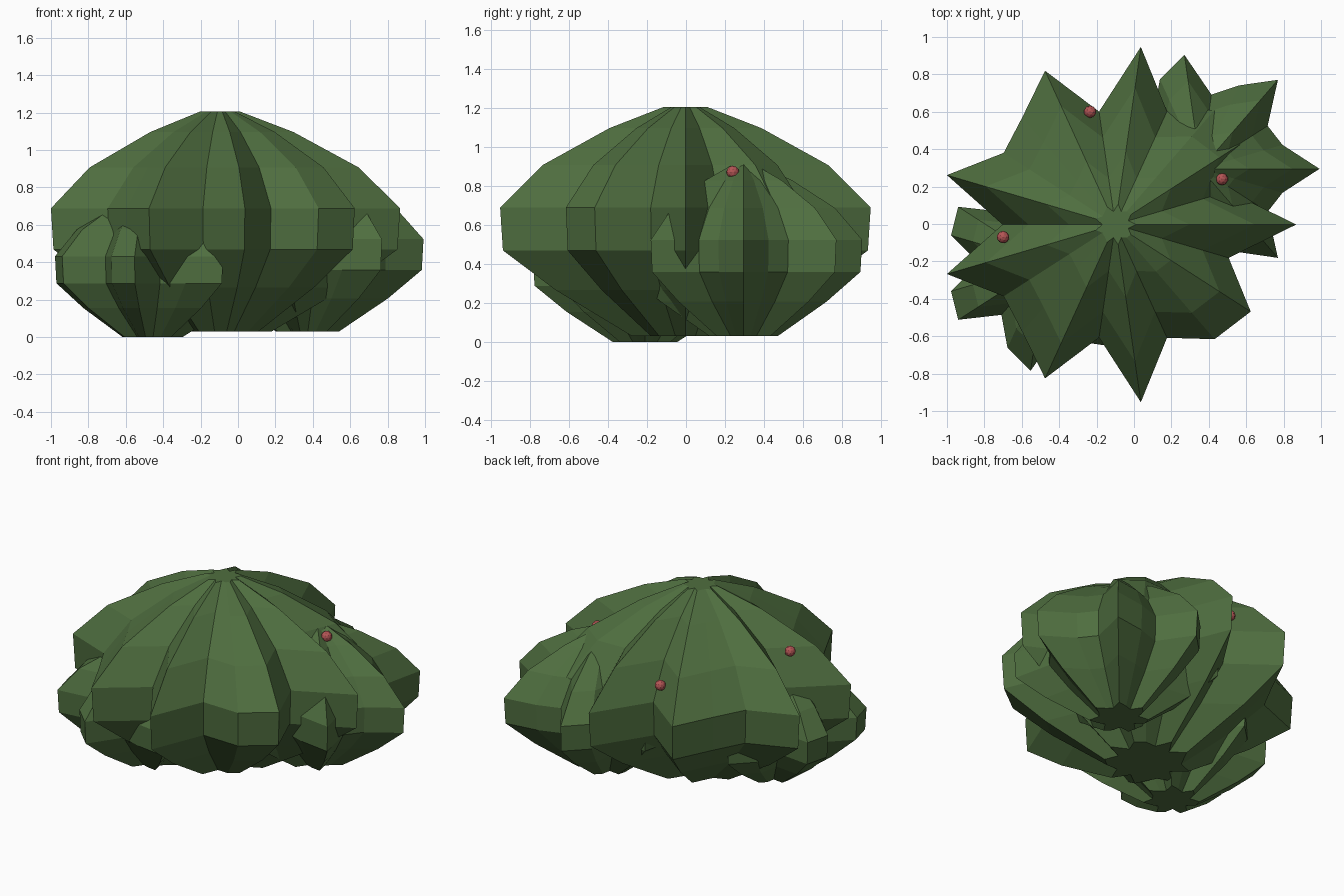
import bpy, bmesh, math

if "Cube" in bpy.data.objects:
    bpy.data.objects.remove(bpy.data.objects["Cube"])

SEGMENTS = 22
# (height fraction, radius fraction) up the side of every cactus body
PROFILE = [(0, .29), (.2, .70), (.373, .985), (.56, 1.0),
           (.746, .77), (.907, .41), (1, .115)]


def material(name, rgb):
    mat = bpy.data.materials.new(name)
    mat.diffuse_color = (*rgb, 1)
    mat.use_nodes = True
    mat.node_tree.nodes["Principled BSDF"].inputs["Base Color"].default_value = mat.diffuse_color
    return mat


green = material("cactus green", (.078, .156, .05))
red = material("berry red", (.45, .09, .09))


def finish(name, bm, mat):
    bmesh.ops.recalc_face_normals(bm, faces=bm.faces[:])
    mesh = bpy.data.meshes.new(name)
    bm.to_mesh(mesh)
    bm.free()
    mesh.materials.append(mat)
    obj = bpy.data.objects.new(name, mesh)
    bpy.context.collection.objects.link(obj)
    return obj


def cactus_body(name, cx, cy, z0, z1, radius, ribs, depth):
    """Ribbed lathe: the radius swings with the angle, sampled coarsely."""
    bm = bmesh.new()
    rings = []
    for h, r in PROFILE:
        ring = []
        for i in range(SEGMENTS):
            a = 2 * math.pi * i / SEGMENTS
            d = radius * r * (1 + depth * math.cos(ribs * a))
            ring.append(bm.verts.new((cx + d * math.cos(a),
                                      cy + d * math.sin(a),
                                      z0 + h * (z1 - z0))))
        rings.append(ring)
    for low, high in zip(rings, rings[1:]):
        for i in range(SEGMENTS):
            j = (i + 1) % SEGMENTS
            bm.faces.new((low[i], low[j], high[j], high[i]))
    bm.faces.new(rings[0][::-1])
    bm.faces.new(rings[-1])
    return finish(name, bm, green)


def berry(name, location):
    bm = bmesh.new()
    bmesh.ops.create_icosphere(bm, subdivisions=2, radius=.033)
    finish(name, bm, red).location = location


# three overlapping ribbed bodies
cactus_body("main_body", -.10, -.003, .03, 1.205, .785, 9, .232)
cactus_body("right_body", .357, .295, .03, .91, .508, 7, .25)
cactus_body("left_body", -.47, -.21, 0, .77, .48, 7, .25)

# small berries on the main body
berry("right_berry", (.47, .24, .87))
berry("left_berry", (-.70, -.07, .90))
berry("back_berry", (-.235, .60, .81))
